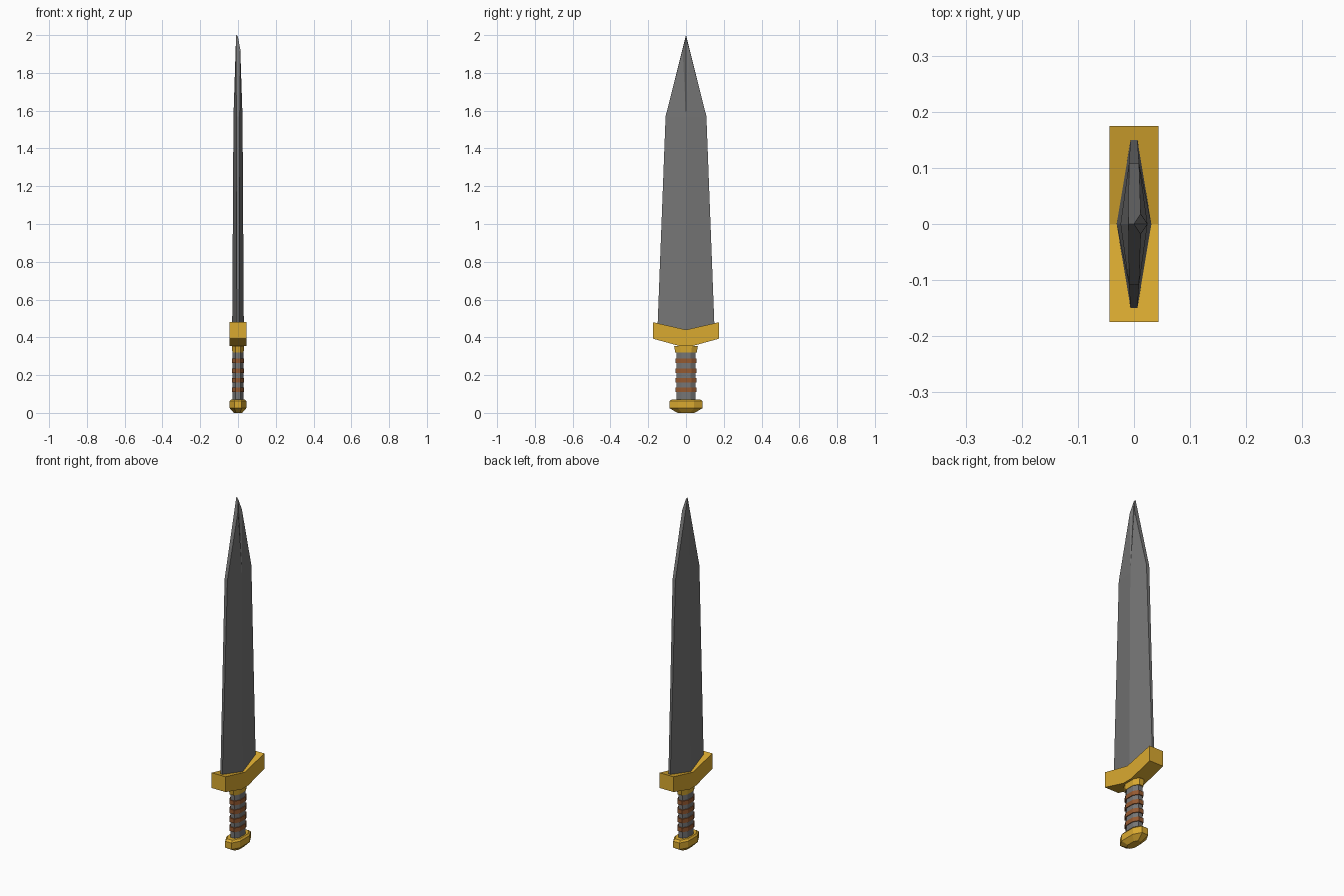
import bpy, bmesh

if "Cube" in bpy.data.objects:
    bpy.data.objects.remove(bpy.data.objects["Cube"])


def material(name, rgb):
    m = bpy.data.materials.new(name)
    m.diffuse_color = (*rgb, 1)
    m.use_nodes = True
    m.node_tree.nodes["Principled BSDF"].inputs["Base Color"].default_value = m.diffuse_color
    return m


gold = material("gold", (0.70, 0.40, 0.03))
leather = material("leather", (0.30, 0.10, 0.03))
steel = material("steel", (0.18, 0.18, 0.18))


def finish(name, bm, mat):
    bmesh.ops.recalc_face_normals(bm, faces=bm.faces)
    me = bpy.data.meshes.new(name)
    bm.to_mesh(me)
    bm.free()
    me.materials.append(mat)
    ob = bpy.data.objects.new(name, me)
    bpy.context.collection.objects.link(ob)
    return ob


def loft(name, rings, mat):
    """Skin equal-length rings of points and cap both ends."""
    bm = bmesh.new()
    loops = [[bm.verts.new(p) for p in r] for r in rings]
    n = len(loops[0])
    for a, b in zip(loops, loops[1:]):
        for i in range(n):
            j = (i + 1) % n
            bm.faces.new((a[i], a[j], b[j], b[i]))
    bm.faces.new(loops[0])
    bm.faces.new(loops[-1])
    return finish(name, bm, mat)


def octagon(hx, hy, z, fx=0.45, fy=0.5):
    """Chamfered rectangle; fx, fy give the flat share of each side."""
    pts = [(hx, -fy * hy), (hx, fy * hy), (fx * hx, hy), (-fx * hx, hy)]
    return [(x, y, z) for x, y in pts + [(-x, -y) for x, y in pts]]


# Blade: flattened hexagon body with a chiselled, slightly lopsided tip
def section(ridge, edge, hy, z):
    return [(ridge, 0, z), (edge, hy, z), (-edge, hy, z),
            (-ridge, 0, z), (-edge, -hy, z), (edge, -hy, z)]


bm = bmesh.new()
low = [bm.verts.new(p) for p in section(0.031, 0.006, 0.152, 0.42)]
top = [bm.verts.new(p) for p in section(0.024, 0.009, 0.108, 1.57)]
for i in range(6):
    j = (i + 1) % 6
    bm.faces.new((low[i], low[j], top[j], top[i]))
bm.faces.new(low)
tip = bm.verts.new((-0.010, 0, 2.0))
nose = bm.verts.new((0.0, 0, 1.99))
for s, edge, back in ((1, top[1], top[2]), (-1, top[5], top[4])):
    shoulder = bm.verts.new((0.012, s * 0.018, 1.925))
    bm.faces.new((top[0], edge, shoulder))
    bm.faces.new((top[0], shoulder, nose))
    bm.faces.new((edge, back, tip, nose, shoulder))
    bm.faces.new((back, top[3], tip))
finish("blade", bm, steel)

# Guard: V-shaped profile extruded through the thickness
profile = [(-0.175, 0.48), (0, 0.44), (0.175, 0.48),
           (0.175, 0.393), (0.03, 0.353), (-0.03, 0.353), (-0.175, 0.393)]
loft("guard", [[(x, y, z) for y, z in profile] for x in (-0.044, 0.044)], gold)

# Collar, grip and pommel
loft("collar", [octagon(0.030, 0.057, 0.32), octagon(0.032, 0.063, 0.355)], gold)
loft("grip", [octagon(0.028, 0.050, 0.06), octagon(0.028, 0.050, 0.33)], steel)
loft("pommel", [octagon(0.022, 0.045, 0.0), octagon(0.044, 0.087, 0.025),
                octagon(0.044, 0.087, 0.062), octagon(0.036, 0.075, 0.072)], gold)

# Leather bands around the grip
for k in range(4):
    z = 0.122 + 0.051 * k
    loft(f"grip_band_{k + 1}", [octagon(0.032, 0.056, z - 0.012),
                                octagon(0.032, 0.056, z + 0.012)], leather)
